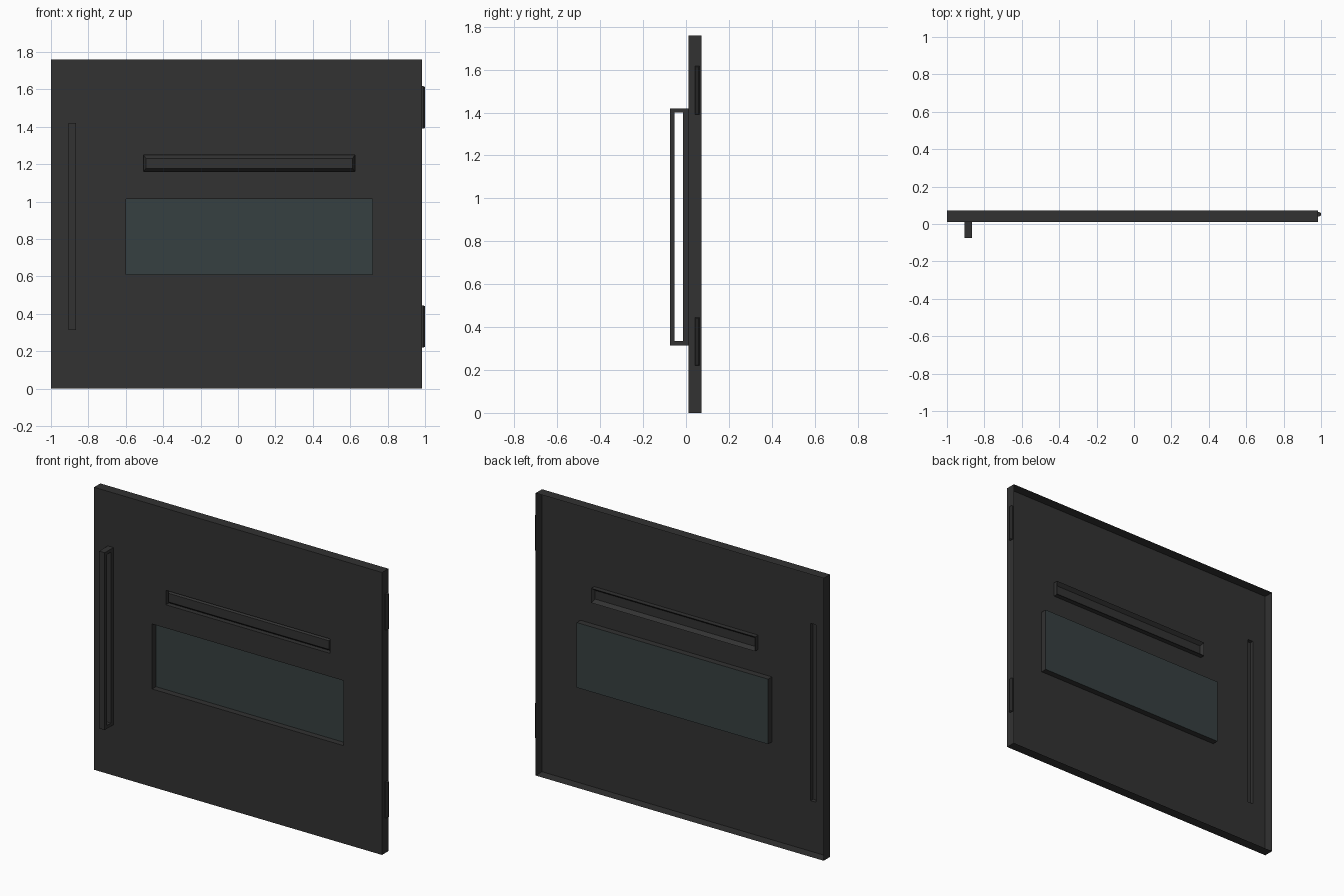
import bpy, bmesh

if "Cube" in bpy.data.objects:
    bpy.data.objects.remove(bpy.data.objects["Cube"])

def material(name, rgb):
    m = bpy.data.materials.new(name)
    m.diffuse_color = (*rgb, 1)
    m.use_nodes = True
    m.node_tree.nodes["Principled BSDF"].inputs["Base Color"].default_value = m.diffuse_color
    return m

DARK = material("dark_metal", (0.032, 0.032, 0.032))
GLASS = material("tinted_glass", (0.037, 0.051, 0.053))

FRONT, BACK = 0.011, 0.073          # depth of the hollow door shell
LEFT, RIGHT, TOP = -1.0, 0.985, 1.76

def finish(name, bm, mat):
    bmesh.ops.remove_doubles(bm, verts=bm.verts, dist=1e-5)
    me = bpy.data.meshes.new(name)
    bm.to_mesh(me)
    bm.free()
    me.materials.append(mat)
    ob = bpy.data.objects.new(name, me)
    bpy.context.collection.objects.link(ob)
    return ob

def facing_front(u, w, d):
    return (u, d, w)

def facing_right(u, w, d):
    return (d, u, w)

def inset(r, a, b=None):
    b = a if b is None else b
    return (r[0] + a, r[1] - a, r[2] + b, r[3] - b)

def loft(bm, rings, cap=True, place=facing_front):
    """Join (rectangle, depth) rings into walls, optionally closing the last."""
    loops = []
    for (u0, u1, w0, w1), d in rings:
        pts = ((u0, w0), (u1, w0), (u1, w1), (u0, w1))
        loops.append([bm.verts.new(place(u, w, d)) for u, w in pts])
    for a, b in zip(loops, loops[1:]):
        for i in range(4):
            j = (i + 1) % 4
            bm.faces.new((a[i], a[j], b[j], b[i]))
    if cap:
        bm.faces.new(loops[-1])

def plate(bm, outer, holes, depth, place=facing_front):
    """Flat sheet with rectangular openings."""
    us = sorted({v for r in [outer, *holes] for v in r[:2]})
    ws = sorted({v for r in [outer, *holes] for v in r[2:]})
    for u0, u1 in zip(us, us[1:]):
        for w0, w1 in zip(ws, ws[1:]):
            cu, cw = (u0 + u1) / 2, (w0 + w1) / 2
            if not any(h[0] < cu < h[1] and h[2] < cw < h[3] for h in holes):
                loft(bm, [((u0, u1, w0, w1), depth)], True, place)

door = (LEFT, RIGHT, 0.0, TOP)
window = (-0.60, 0.72, 0.61, 1.015)
slot = (-0.505, 0.625, 1.16, 1.25)
grip = (-0.905, -0.867, 0.315, 1.42)

# Door shell: pierced front sheet and side walls, open at the back
bm = bmesh.new()
plate(bm, door, [window, slot, grip], FRONT)
loft(bm, [(door, BACK), (door, FRONT)], cap=False)
loft(bm, [(window, FRONT), (window, FRONT + 0.038)], cap=False)
finish("door_panel", bm, DARK)

# Recessed window pane
bm = bmesh.new()
loft(bm, [(window, FRONT + 0.038)])
finish("window_glass", bm, GLASS)

# Slot: groove around a raised centre panel
bm = bmesh.new()
loft(bm, [(slot, FRONT), (slot, FRONT + 0.03), (inset(slot, 0.012, 0.018), FRONT + 0.008)])
finish("slot_panel", bm, DARK)

# Handle base, pressed out of the door sheet
BASE, INNER, OUTER = -0.013, -0.053, -0.074
bm = bmesh.new()
loft(bm, [(grip, FRONT), (grip, BASE)])
finish("handle_base", bm, DARK)

# Handle bar with its two short posts, one profile extruded sideways
x0, x1, z0, z1 = grip
t = 0.02
profile = [(BASE, z0), (OUTER, z0), (OUTER, z1), (BASE, z1),
           (BASE, z1 - t), (INNER, z1 - t), (INNER, z0 + t), (BASE, z0 + t)]
bm = bmesh.new()
side = bm.faces.new([bm.verts.new((x0, y, z)) for y, z in profile])
ext = bmesh.ops.extrude_face_region(bm, geom=[side], use_keep_orig=True)
moved = [v for v in ext["geom"] if isinstance(v, bmesh.types.BMVert)]
bmesh.ops.translate(bm, verts=moved, vec=(x1 - x0, 0, 0))
bmesh.ops.recalc_face_normals(bm, faces=bm.faces)
finish("handle_bar", bm, DARK)

# Hinges on the right edge
for label, h0, h1 in (("lower", 0.22, 0.445), ("upper", 1.39, 1.617)):
    r = (0.041, 0.063, h0, h1)
    bm = bmesh.new()
    loft(bm, [(r, RIGHT), (r, RIGHT + 0.007), (inset(r, 0.006, 0.004), 1.0)],
         place=facing_right)
    finish(label + "_hinge", bm, DARK)
